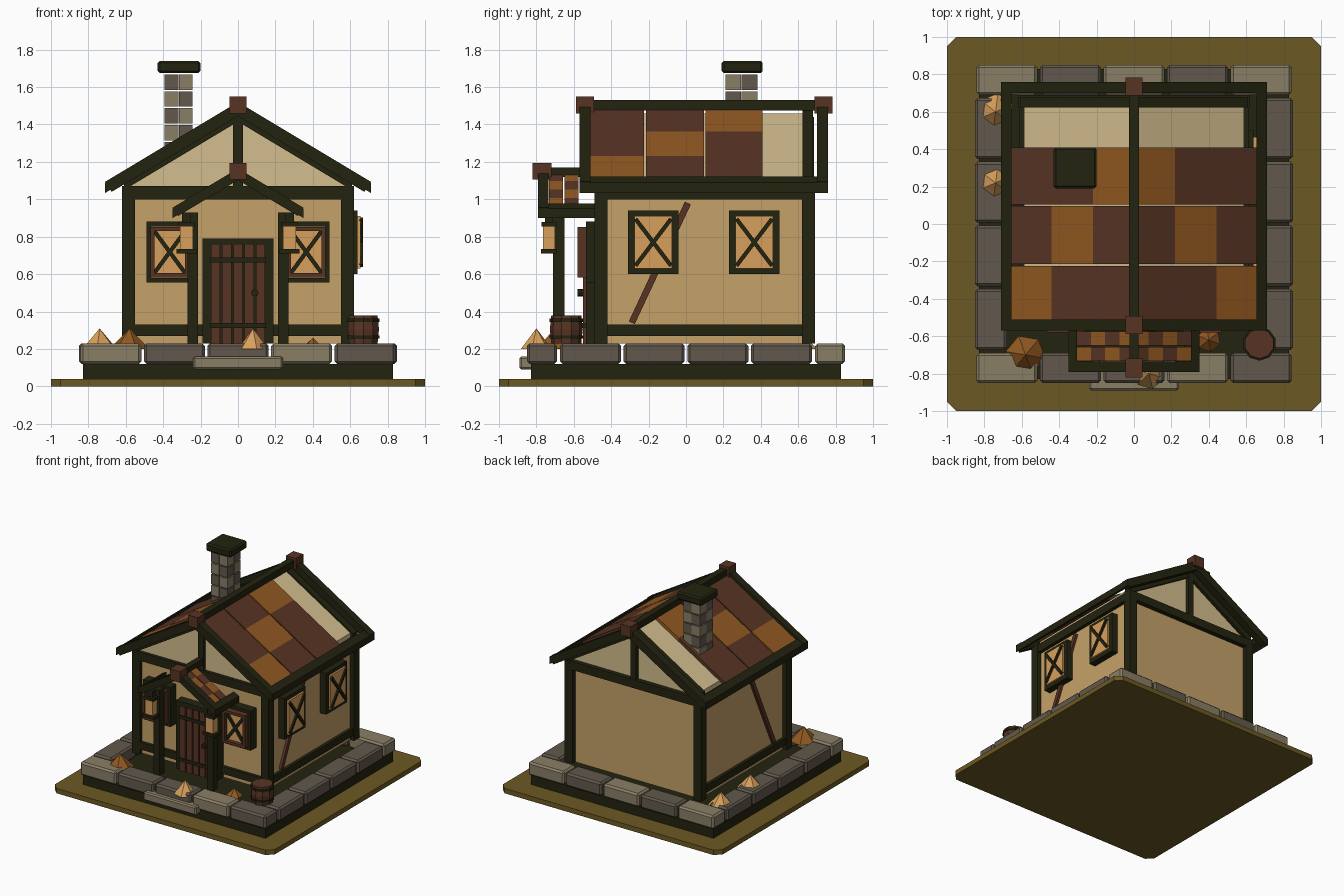
import bpy, bmesh, math
from mathutils import Vector

if "Cube" in bpy.data.objects:
    bpy.data.objects.remove(bpy.data.objects["Cube"])


def material(name, r, g, b):
    m = bpy.data.materials.new(name)
    m.diffuse_color = [(c / 255 / 12.92 if c < 11 else ((c / 255 + .055) / 1.055) ** 2.4) for c in (r, g, b)] + [1]
    m.use_nodes = True
    m.node_tree.nodes["Principled BSDF"].inputs["Base Color"].default_value = m.diffuse_color
    return m


TIMBER = material("dark timber", 35, 35, 16)
WALL = material("tan plaster", 197, 162, 106)
CREAM = material("cream plaster", 212, 190, 142)
EARTH = material("olive earth", 108, 89, 35)
STONE_L = material("light stone", 138, 126, 102)
STONE_D = material("dark stone", 98, 89, 77)
BROWN = material("red brown wood", 88, 52, 36)
ORANGE = material("orange brown", 146, 89, 33)
GOLD = material("gold", 216, 160, 92)


def finish(name, bm, mat, bevel=0):
    bmesh.ops.recalc_face_normals(bm, faces=bm.faces)
    me = bpy.data.meshes.new(name)
    bm.to_mesh(me)
    bm.free()
    me.materials.append(mat)
    ob = bpy.data.objects.new(name, me)
    bpy.context.collection.objects.link(ob)
    if bevel:
        mod = ob.modifiers.new("bevel", 'BEVEL')
        mod.width, mod.segments = bevel, 1
    return ob


def prism(name, pts, a, b, axis, mat, bevel=0):
    """Extrude a 2D profile from a to b along an axis."""
    place = {'x': lambda u, v, t: (t, u, v), 'y': lambda u, v, t: (u, t, v), 'z': lambda u, v, t: (u, v, t)}[axis]
    bm = bmesh.new()
    lo = [bm.verts.new(place(u, v, a)) for u, v in pts]
    hi = [bm.verts.new(place(u, v, b)) for u, v in pts]
    bm.faces.new(lo)
    bm.faces.new(hi)
    n = len(pts)
    for i in range(n):
        j = (i + 1) % n
        bm.faces.new((lo[i], lo[j], hi[j], hi[i]))
    return finish(name, bm, mat, bevel)


def box(name, x0, x1, y0, y1, z0, z1, mat, bevel=0):
    return prism(name, [(x0, y0), (x1, y0), (x1, y1), (x0, y1)], z0, z1, 'z', mat, bevel)


def bar(name, p, q, w, a, b, axis, mat):
    """Flat board of width w from p to q in a plane."""
    p, q = Vector(p), Vector(q)
    d = (q - p).normalized() * w / 2
    n = Vector((-d.y, d.x))
    return prism(name, [p + n, q + n, q - n, p - n], a, b, axis, mat)


def slope(name, s, x0, x1, top, th, y0, y1, mat, cut=0.0, m=0.6):
    """Slab following the roof pitch on side s."""
    xb = x1 - cut
    prism(name, [(s * x0, top - m * x0), (s * x1, top - m * x1),
                 (s * xb, top - th - m * xb), (s * x0, top - th - m * x0)], y0, y1, 'y', mat)


def cone(name, x, y, z0, z1, r0, r1, n, mat, turn=0.0):
    bm = bmesh.new()
    bmesh.ops.create_cone(bm, cap_ends=True, segments=n, radius1=r0, radius2=r1, depth=z1 - z0)
    ob = finish(name, bm, mat)
    ob.location, ob.rotation_euler = (x, y, (z0 + z1) / 2), (0, 0, turn)
    return ob


def ring(name, c, z, w, h, t, a, b, axis, mat):
    """Rectangular frame of board width t."""
    for s in (-1, 1):
        u, v = c + s * (w - t) / 2, z + s * (h - t) / 2
        bar(name + "_upright", (u, z - h / 2), (u, z + h / 2), t, a, b, axis, mat)
        bar(name + "_rail", (c - w / 2 + t, v), (c + w / 2 - t, v), t, a, b, axis, mat)


def cross(name, c, z, w, h, a, b, axis):
    for s in (-1, 1):
        bar(name, (c - w / 2, z - s * h / 2), (c + w / 2, z + s * h / 2), 0.022, a, b, axis, TIMBER)


# Ground plate, footing and step
prism("ground_plate", [(-1, -.95), (-.95, -1), (.95, -1), (1, -.95), (1, .95), (.95, 1), (-.95, 1), (-1, .95)],
      0, .04, 'z', EARTH)
box("footing", -.83, .83, -.83, .83, .04, .12, TIMBER)
box("door_step", -.24, .24, -.89, -.72, .09, .16, STONE_L, .01)

# Ring of foundation stones
for i in range(5):
    x = -.68 + .34 * i
    for s in (-1, 1):
        light = i in ((0, 3) if s < 0 else (0, 2, 4))
        y0, y1 = sorted((s * .85, s * .69))
        box("foundation_stone", x - .163, x + .163, y0, y1, .12, .23, STONE_L if light else STONE_D, .014)
for i in range(4):
    y = -.51 + .34 * i
    for s in (-1, 1):
        x0, x1 = sorted((s * .85, s * .68))
        box("foundation_stone", x0, x1, y - .163, y + .163, .12, .23, STONE_D, .014)

# House body and gable
box("walls", -.585, .585, -.46, .65, .23, 1.09, WALL)
prism("gable_body", [(-.587, 1.05), (.587, 1.05), (.587, 1.108), (0, 1.46), (-.587, 1.108)], -.462, .652, 'y', CREAM)

# Timber frame
for s in (-1, 1):
    for y in (-.455, .655):
        box("corner_post", s * .585 - .035, s * .585 + .035, y - .035, y + .035, .23, 1.05, TIMBER)
    box("side_plate", s * .585 - .03, s * .585 + .03, -.42, .62, 1.0, 1.07, TIMBER)
    box("side_sill", s * .585 - .025, s * .585 + .025, -.42, .62, .27, .33, TIMBER)
    box("front_sill", *sorted((s * .19, s * .55)), -.485, -.44, .27, .33, TIMBER)
    a, b = sorted((s * .58, s * .605))
    bar("wall_brace", (-.29, .34), (.01, .98), .035, a, b, 'x', BROWN)
for y in (-.455, .655):
    box("gable_tie_beam", -.62, .62, y - .034, y + .034, 1.0, 1.07, TIMBER)
    box("king_post", -.026, .026, y - .03, y + .03, 1.07, 1.44, TIMBER)

# Main roof: rafters, eaves, tiles
for s in (-1, 1):
    for y in (-.54, .73):
        slope("barge_board", s, 0, .71, 1.52, .075, y - .03, y + .03, TIMBER, .035)
    for y in (-.455, .65):
        slope("wall_rafter", s, 0, .61, 1.475, .06, y - .028, y + .028, TIMBER)
    slope("eave_beam", s, .655, .71, 1.515, .055, -.57, .76, TIMBER)
    for row, (y0, y1) in enumerate(((-.51, -.225), (-.215, .095), (.105, .41))):
        for k in range(3):
            slope("roof_tile", s, k * .22, k * .22 + .22, 1.495, .03, y0, y1, ORANGE if row + k == 2 else BROWN)
box("ridge_beam", -.027, .027, -.57, .76, 1.475, 1.53, TIMBER)
for y in (-.54, .735):
    box("ridge_block", -.045, .045, y - .048, y + .048, 1.46, 1.55, BROWN)

# Chimney of stacked stones
for r in range(6):
    z = 1.135 + .09 * r
    for i in range(2):
        for j in range(2):
            x, y = -.393 + .077 * i, .212 + .086 * j
            box("chimney_stone", x, x + .074, y, y + .083, z, z + .082, (STONE_L, STONE_D)[(r + i + j) % 2])
box("chimney_cap", -.43, -.2, .19, .41, 1.675, 1.74, TIMBER, .012)

# Windows on the right wall
for y in (-.175, .365):
    ring("side_window_frame", y, .77, .27, .34, .04, .585, .64, 'x', TIMBER)
    bar("side_window_pane", (y, .63), (y, .91), .2, .59, .655, 'x', GOLD)
    cross("side_window_bar", y, .77, .19, .25, .65, .668, 'x')

# Windows on the front
for s in (-1, 1):
    x = s * .365
    ring("front_window_frame", x, .718, .25, .325, .025, -.535, -.46, 'y', TIMBER)
    ring("front_window_surround", x, .718, .205, .27, .022, -.58, -.53, 'y', BROWN)
    bar("front_window_pane", (x, .59), (x, .845), .19, -.55, -.46, 'y', GOLD)
    cross("front_window_bar", x, .718, .165, .225, -.565, -.545, 'y')

# Door
box("door_frame", -.19, .19, -.535, -.46, .23, .79, TIMBER)
for i in range(5):
    x = -.12 + .06 * i
    box("door_plank", x - .025, x + .025, -.55, -.53, .23, .76, BROWN)
for z in (.325, .675):
    box("door_strap", -.15, .15, -.56, -.53, z - .013, z + .013, TIMBER)
knob = cone("door_knob", 0, 0, -.015, .015, .02, .02, 8, TIMBER)
knob.location, knob.rotation_euler = (.09, -.565, .5), (math.pi / 2, 0, 0)

# Porch: posts, lanterns, small roof
for s in (-1, 1):
    box("porch_post", s * .243 - .028, s * .243 + .028, -.71, -.65, .23, .93, TIMBER)
    x, y = s * .275, -.733
    box("lantern_glass", x - .034, x + .034, y - .032, y + .032, .73, .86, GOLD)
    box("lantern_base", x - .055, x + .055, y - .043, y + .043, .71, .735, TIMBER)
    box("lantern_cap", x - .045, x + .045, y - .04, y + .04, .855, .88, TIMBER)
    box("lantern_top", x - .025, x + .025, y - .022, y + .022, .88, .93, TIMBER)
    slope("porch_barge_board", s, 0, .35, 1.165, .062, -.79, -.735, TIMBER, .03)
    slope("porch_eave_beam", s, .305, .35, 1.16, .05, -.79, -.49, TIMBER)
    for row, y0 in enumerate((-.733, -.65)):
        for k in range(4):
            slope("porch_tile", s, k * .077, k * .077 + .077, 1.145, .025, y0, y0 + .075,
                  (BROWN, ORANGE)[(row + k) % 2])
box("porch_ridge_beam", -.025, .025, -.79, -.49, 1.12, 1.17, TIMBER)
box("porch_ridge_block", -.045, .045, -.82, -.72, 1.105, 1.195, BROWN)

# Barrel
cone("barrel_lower", .67, -.64, .23, .305, .08, .088, 10, BROWN)
cone("barrel_upper", .67, -.64, .305, .38, .088, .08, 10, BROWN)
for z in (.255, .345):
    cone("barrel_hoop", .67, -.64, z, z + .018, .091, .091, 10, TIMBER)

# Leaf heaps
for x, y, r, top, mat in ((-.58, -.7, .108, .31, ORANGE), (-.74, .22, .1, .31, GOLD), (-.74, .6, .1, .31, GOLD),
                          (.08, -.8, .085, .31, GOLD), (.4, -.62, .065, .26, ORANGE)):
    cone("leaf_heap", x, y, .2, top, r, 0, 6, mat, x * 3)
